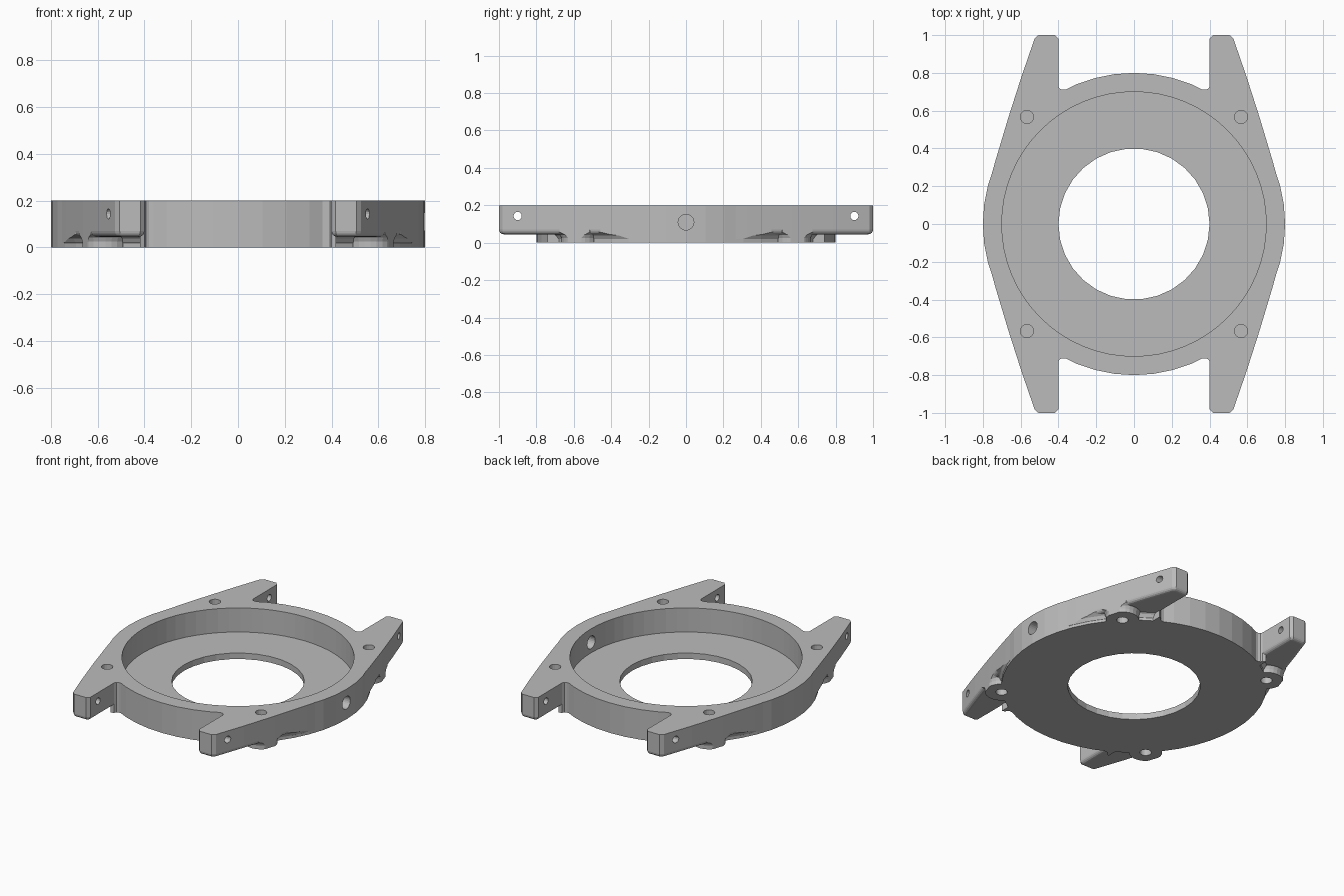
import bpy, bmesh, math
from mathutils import Matrix

cube = bpy.data.objects.get("Cube")
if cube:
    bpy.data.objects.remove(cube, do_unlink=True)

QUADRANTS = [(1, 1), (-1, 1), (-1, -1), (1, -1)]
TOP = 0.2


def make(name, bm):
    bmesh.ops.recalc_face_normals(bm, faces=bm.faces)
    mesh = bpy.data.meshes.new(name)
    bm.to_mesh(mesh)
    bm.free()
    obj = bpy.data.objects.new(name, mesh)
    bpy.context.collection.objects.link(obj)
    return obj


def lathe(name, profile, sides, matrix=Matrix()):
    """Closed solid of revolution from (radius, height) pairs."""
    bm = bmesh.new()
    rings = []
    for r, z in profile:
        rings.append([bm.verts.new((r * math.cos(a), r * math.sin(a), z))
                      for a in (math.tau * i / sides for i in range(sides))])
    for low, high in zip(rings, rings[1:]):
        for i in range(sides):
            j = (i + 1) % sides
            bm.faces.new((low[i], low[j], high[j], high[i]))
    bm.faces.new(rings[0])
    bm.faces.new(rings[-1])
    bm.transform(matrix)
    return make(name, bm)


def prism(name, outline, z0, z1, quadrant, rounding=0):
    """Extruded outline mirrored into a quadrant, with a rounded lower edge."""
    sx, sy = quadrant
    bm = bmesh.new()
    base = bm.faces.new([bm.verts.new((x * sx, y * sy, z0)) for x, y in outline])
    grown = bmesh.ops.extrude_face_region(bm, geom=[base], use_keep_orig=True)
    lifted = [g for g in grown["geom"] if isinstance(g, bmesh.types.BMVert)]
    bmesh.ops.translate(bm, verts=lifted, vec=(0, 0, z1 - z0))
    bmesh.ops.recalc_face_normals(bm, faces=bm.faces)
    if rounding:
        low = [e for e in bm.edges if all(v.co.z < z0 + 1e-4 for v in e.verts)]
        bmesh.ops.bevel(bm, geom=low, offset=rounding, segments=4,
                        profile=0.5, affect='EDGES')
    return make(name, bm)


def combine(target, other, operation):
    mod = target.modifiers.new("combine", 'BOOLEAN')
    mod.operation = operation
    mod.solver = 'EXACT'
    mod.object = other
    bpy.context.view_layer.objects.active = target
    bpy.ops.object.modifier_apply(modifier=mod.name)
    bpy.data.objects.remove(other, do_unlink=True)


# Outlines of one lug and of the small fillet at its root
lug = [(0.4, 0.982), (0.418, 1), (0.506, 1), (0.526, 0.982), (0.594, 0.785),
       (0.664, 0.567), (0.735, 0.33), (0.774, 0.19), (0.72, 0.1),
       (0.55, 0.3), (0.4, 0.6)]
root = [(0.42, 0.74), (0.4, 0.73), (0.394, 0.717), (0.38, 0.711),
        (0.355, 0.712), (0.38, 0.66), (0.42, 0.66)]
boss_at = 0.567


def at(quadrant, z=0):
    return Matrix.Translation((quadrant[0] * boss_at, quadrant[1] * boss_at, z))


# Round case body
case = lathe("watch_case", [(0.8, -0.05), (0.8, 0.23)], 48)

# Flared supports under the lugs, kept inside the lug outline
support = lathe("support", [(0.78, 0.005), (0.802, 0.02), (0.812, 0.038), (0.835, 0.056), (0.835, 0.1)], 48)
for q in QUADRANTS:
    boss = lathe("boss", [(0.1, -0.04), (0.1, 0.025), (0.107, 0.042), (0.125, 0.056), (0.125, 0.09)], 24, at(q))
    combine(support, boss, 'UNION')
limits = prism("limits", lug, -0.1, 0.15, QUADRANTS[0])
for q in QUADRANTS[1:]:
    combine(limits, prism("limit", lug, -0.1, 0.15, q), 'UNION')
combine(support, limits, 'INTERSECT')
combine(case, support, 'UNION')

# Four lugs with rounded undersides
for q in QUADRANTS:
    combine(case, prism("lug", lug, 0.045, 0.25, q, 0.025), 'UNION')
    combine(case, prism("lug_root", root, -0.03, 0.24, q), 'UNION')

# Trim to flat top and bottom
bm = bmesh.new()
bmesh.ops.create_cube(bm, size=1, matrix=Matrix.Translation((0, 0, TOP / 2)) @ Matrix.Diagonal((3, 3, TOP, 1)))
combine(case, make("trim", bm), 'INTERSECT')

# Movement recess and centre opening
combine(case, lathe("recess", [(0.7, 0.04), (0.7, 0.4)], 64), 'DIFFERENCE')
combine(case, lathe("opening", [(0.4, -0.2), (0.4, 0.3)], 30), 'DIFFERENCE')

# Blind screw holes from above and below
for q in QUADRANTS:
    for z0, z1 in ((0.11, 0.3), (-0.1, 0.08)):
        combine(case, lathe("screw_hole", [(0.035, z0), (0.035, z1)], 20, at(q)), 'DIFFERENCE')

# Crown hole on the left wall, strap bar holes through the lugs
along_x = Matrix.Rotation(math.pi / 2, 4, 'Y')
crown = lathe("crown_hole", [(0.042, 0.6), (0.042, 1)], 24,
              Matrix.Translation((0, 0, 0.11)) @ along_x)
combine(case, crown, 'DIFFERENCE')
for y in (-0.9, 0.9):
    bar = lathe("bar_hole", [(0.022, -1), (0.022, 1)], 16,
                Matrix.Translation((0, y, 0.143)) @ along_x)
    combine(case, bar, 'DIFFERENCE')

# Plain grey metal
metal = bpy.data.materials.new("grey_metal")
metal.use_nodes = True
grey = (0.5, 0.5, 0.5, 1)
metal.diffuse_color = grey
metal.node_tree.nodes["Principled BSDF"].inputs["Base Color"].default_value = grey
case.data.materials.clear()
case.data.materials.append(metal)
for face in case.data.polygons:
    face.material_index = 0
    face.use_smooth = False
